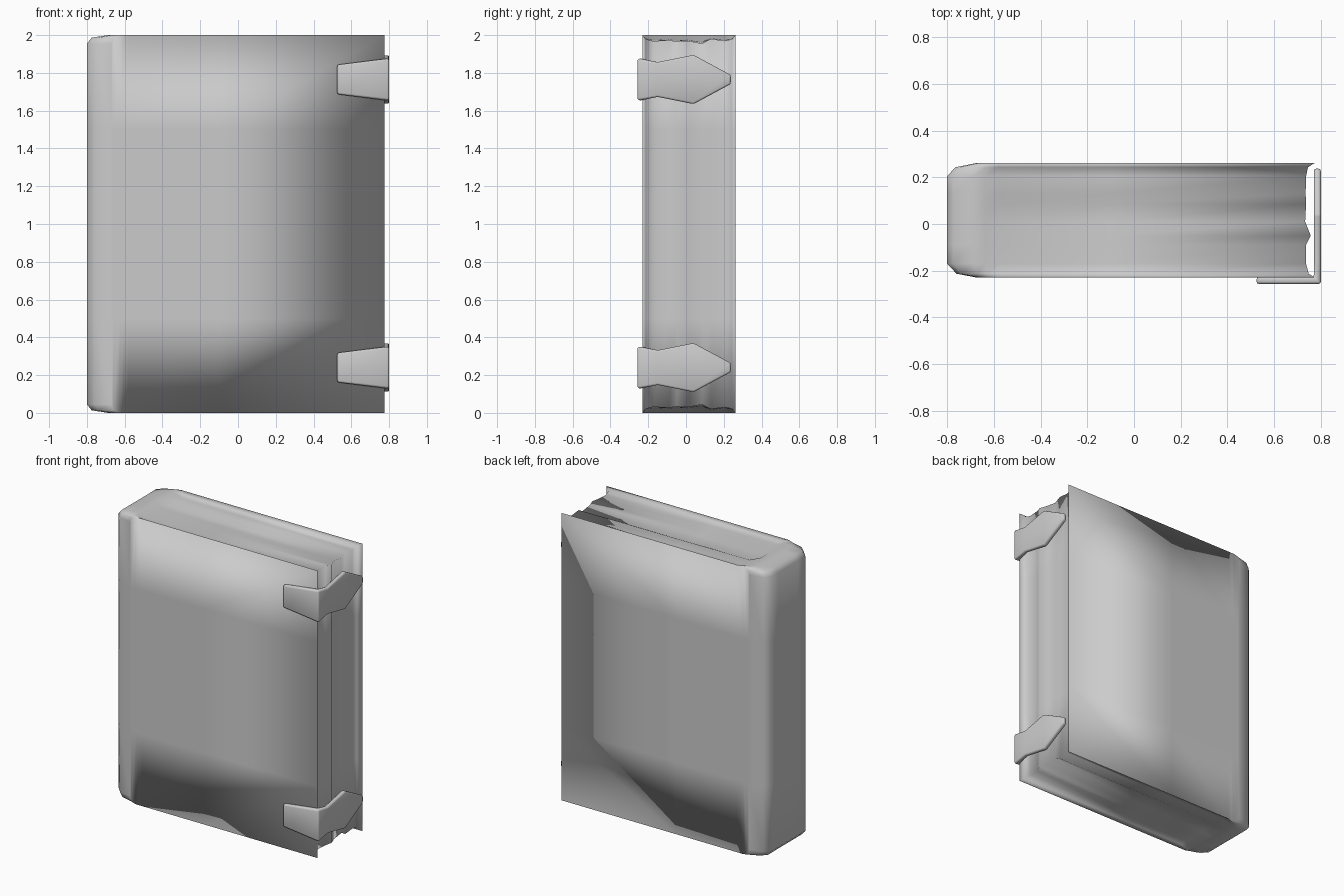
import bpy, bmesh

if "Cube" in bpy.data.objects:
    bpy.data.objects.remove(bpy.data.objects["Cube"])


def make_object(name, bm):
    bmesh.ops.recalc_face_normals(bm, faces=bm.faces[:])
    mesh = bpy.data.meshes.new(name)
    bm.to_mesh(mesh)
    bm.free()
    obj = bpy.data.objects.new(name, mesh)
    bpy.context.collection.objects.link(obj)
    for p in mesh.polygons:
        p.use_smooth = True
    return obj


# Book body: columns from spine to fore-edge (x, corner rounding, recess share)
COLS = [(-0.80, 0.045, 0), (-0.775, 0.014, 0), (-0.69, 0, 0), (-0.64, 0, 0),
        (-0.58, 0, 0.75), (-0.1, 0, 0.85), (0.775, 0, 1)]
# Stations from front to back cover (y, spine edge x, top recess, fore-edge recess)
ROWS = [(-0.23, -0.67, 0, 0), (-0.213, -0.76, 0.022, 0.027), (-0.17, -0.80, 0.032, 0.038),
        (-0.09, -0.80, 0.026, 0.038), (-0.05, -0.80, 0.034, 0.018),
        (0.01, -0.80, 0.030, 0.042), (0.085, -0.80, 0.045, 0.038),
        (0.13, -0.80, 0.020, 0.040), (0.205, -0.80, 0.030, 0.038),
        (0.243, -0.765, 0.022, 0.030), (0.262, -0.67, 0, 0)]
LEVELS = [0, 0.5, 1.5, 2]


def book_point(i, j, k):
    x, corner, share = COLS[i]
    y, spine, d_top, d_fore = ROWS[j]
    if x < -0.58:
        x = spine + (x + 0.8) / 0.22 * (-0.58 - spine)
    if i == len(COLS) - 1:
        x -= d_fore
    inset = corner + d_top * share
    z = LEVELS[k] + (inset if k == 0 else -inset if k == 3 else 0)
    return x, y, z


bm = bmesh.new()
verts = {}
size = (len(COLS) - 1, len(ROWS) - 1, len(LEVELS) - 1)


def vert(key):
    if key not in verts:
        verts[key] = bm.verts.new(book_point(*key))
    return verts[key]


# Outer skin of the grid: two sides along each axis
for axis in range(3):
    a, b = [n for n in range(3) if n != axis]
    for side in (0, size[axis]):
        for u in range(size[a]):
            for v in range(size[b]):
                quad = []
                for du, dv in ((0, 0), (1, 0), (1, 1), (0, 1)):
                    key = [0, 0, 0]
                    key[axis], key[a], key[b] = side, u + du, v + dv
                    quad.append(vert(tuple(key)))
                bm.faces.new(quad)
make_object("book_body", bm)

# Clasp: bent strap with arrow end (x, y, half height)
STRAP = [(0.525, -0.257, 0.078), (0.80, -0.257, 0.11), (0.80, -0.15, 0.092),
         (0.80, 0.04, 0.13), (0.80, 0.237, 0.024)]


def clasp(name, z):
    bm = bmesh.new()
    pairs = [(bm.verts.new((x, y, z - h)), bm.verts.new((x, y, z + h))) for x, y, h in STRAP]
    for (a, b), (c, d) in zip(pairs, pairs[1:]):
        bm.faces.new((a, c, d, b))
    obj = make_object(name, bm)
    solid = obj.modifiers.new("thickness", 'SOLIDIFY')
    solid.thickness = 0.03
    solid.offset = -1
    solid.use_even_offset = True
    # Solidify must go inward, so the strip normals face outward
    if obj.data.polygons[0].normal.y > 0:
        obj.data.flip_normals()
    bevel = obj.modifiers.new("soft_edges", 'BEVEL')
    bevel.width = 0.01
    bevel.segments = 2
    bevel.limit_method = 'ANGLE'
    bpy.ops.object.select_all(action='DESELECT')
    obj.select_set(True)
    bpy.context.view_layer.objects.active = obj
    bpy.ops.object.shade_smooth_by_angle(angle=0.7)


clasp("upper_clasp", 1.765)
clasp("lower_clasp", 0.24)
